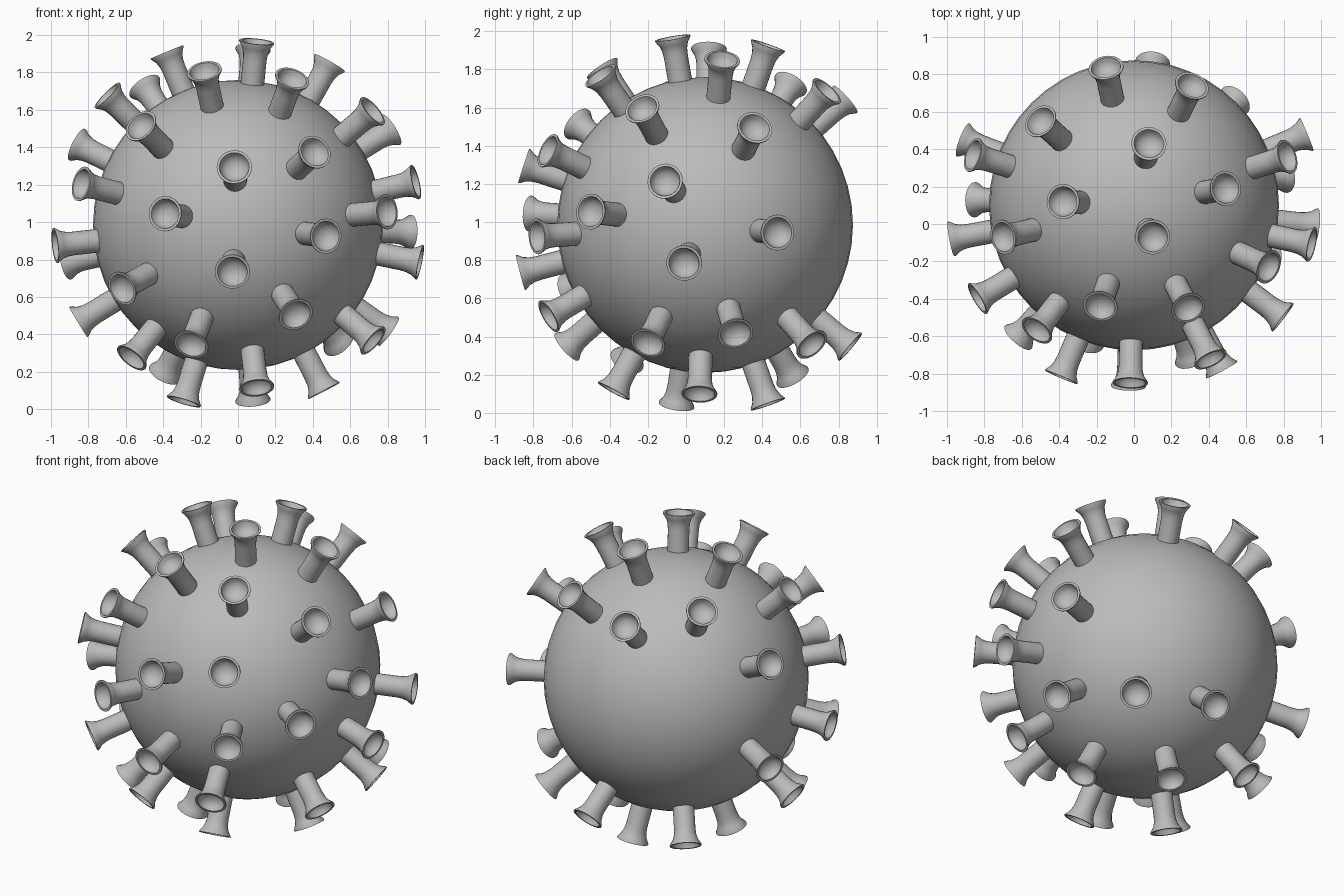
import bpy
import bmesh
import math
from mathutils import Vector, Matrix

CENTRE = Vector((0, 0.1, 0.985))
BODY_RADIUS = 0.775

cube = bpy.data.objects.get("Cube")
if cube:
    bpy.data.objects.remove(cube, do_unlink=True)

grey = bpy.data.materials.new("plain grey")
grey.use_nodes = True
colour = (0.5, 0.5, 0.5, 1)
grey.diffuse_color = colour
grey.node_tree.nodes["Principled BSDF"].inputs["Base Color"].default_value = colour


def add_object(name, mesh):
    obj = bpy.data.objects.new(name, mesh)
    bpy.context.collection.objects.link(obj)
    return obj


def finish_mesh(name, bm, sharp_angle):
    """Turn a bmesh into a smooth grey mesh with sharp edges kept."""
    bmesh.ops.recalc_face_normals(bm, faces=bm.faces)
    for face in bm.faces:
        face.smooth = True
    for edge in bm.edges:
        if edge.is_manifold and edge.calc_face_angle() > sharp_angle:
            edge.smooth = False
    mesh = bpy.data.meshes.new(name)
    bm.to_mesh(mesh)
    bm.free()
    mesh.materials.append(grey)
    return mesh


# Round body
bm = bmesh.new()
bmesh.ops.create_uvsphere(bm, u_segments=48, v_segments=24, radius=BODY_RADIUS)
body = add_object("body", finish_mesh("body", bm, math.radians(40)))
body.location = CENTRE

# Spike: a lathed shaft with a flared rim and a hollow cup, along local z
profile = [(0.063, 0.72), (0.063, 0.9), (0.066, 0.935), (0.075, 0.965),
           (0.094, 0.994), (0.094, 1.0), (0.08, 1.0),
           (0.073, 0.975), (0.058, 0.955), (0.032, 0.941), (0, 0.937)]
bm = bmesh.new()
verts = [bm.verts.new((r, 0, h)) for r, h in profile]
edges = [bm.edges.new(pair) for pair in zip(verts, verts[1:])]
bmesh.ops.spin(bm, geom=verts + edges, cent=(0, 0, 0), axis=(0, 0, 1),
               angle=math.tau, steps=24)
bmesh.ops.remove_doubles(bm, verts=bm.verts, dist=0.0005)
spike_mesh = finish_mesh("spike", bm, math.radians(40))

# Spike directions on each side: two components, the third completes a unit vector
# (axis index, sign, pairs of the other two components in x, y, z order)
sides = {
    "front": (1, -1, [(-.02, .31), (-.39, .06), (-.03, -.25), (.47, -.06), (.41, .39),
                      (-.62, -.34), (.31, -.48), (-.52, .53), (-.25, -.64)]),
    "back": (1, 1, [(-.15, .66), (.1, -.64)]),
    "top": (2, 1, [(.31, .64), (-.5, .45), (.08, .33), (.1, -.17), (-.38, .02),
                   (.49, .09), (-.18, -.54), (.29, -.55), (-.7, -.17)]),
    "bottom": (2, -1, [(.1, -.48), (-.57, -.41), (-.29, -.15), (.46, -.03),
                       (.54, .56), (.08, .33), (-.39, .46)]),
    "left": (0, 1, [(-.6, .07), (-.33, .61), (-.3, -.62), (-.21, .23),
                    (-.11, -.2), (.26, .51), (.38, -.04), (.16, -.57)]),
    "right": (0, -1, [(-.5, .22), (-.18, -.11), (.27, .43), (.03, -.52), (.35, -.2)]),
}
for side, (axis, sign, pairs) in sides.items():
    for number, (a, b) in enumerate(pairs, start=1):
        parts = [a, b]
        parts.insert(axis, sign * math.sqrt(1 - a * a - b * b))
        turn = Vector(parts).to_track_quat("Z", "Y").to_matrix().to_4x4()
        spike = add_object(f"{side}_spike_{number}", spike_mesh)
        spike.matrix_world = Matrix.Translation(CENTRE) @ turn
